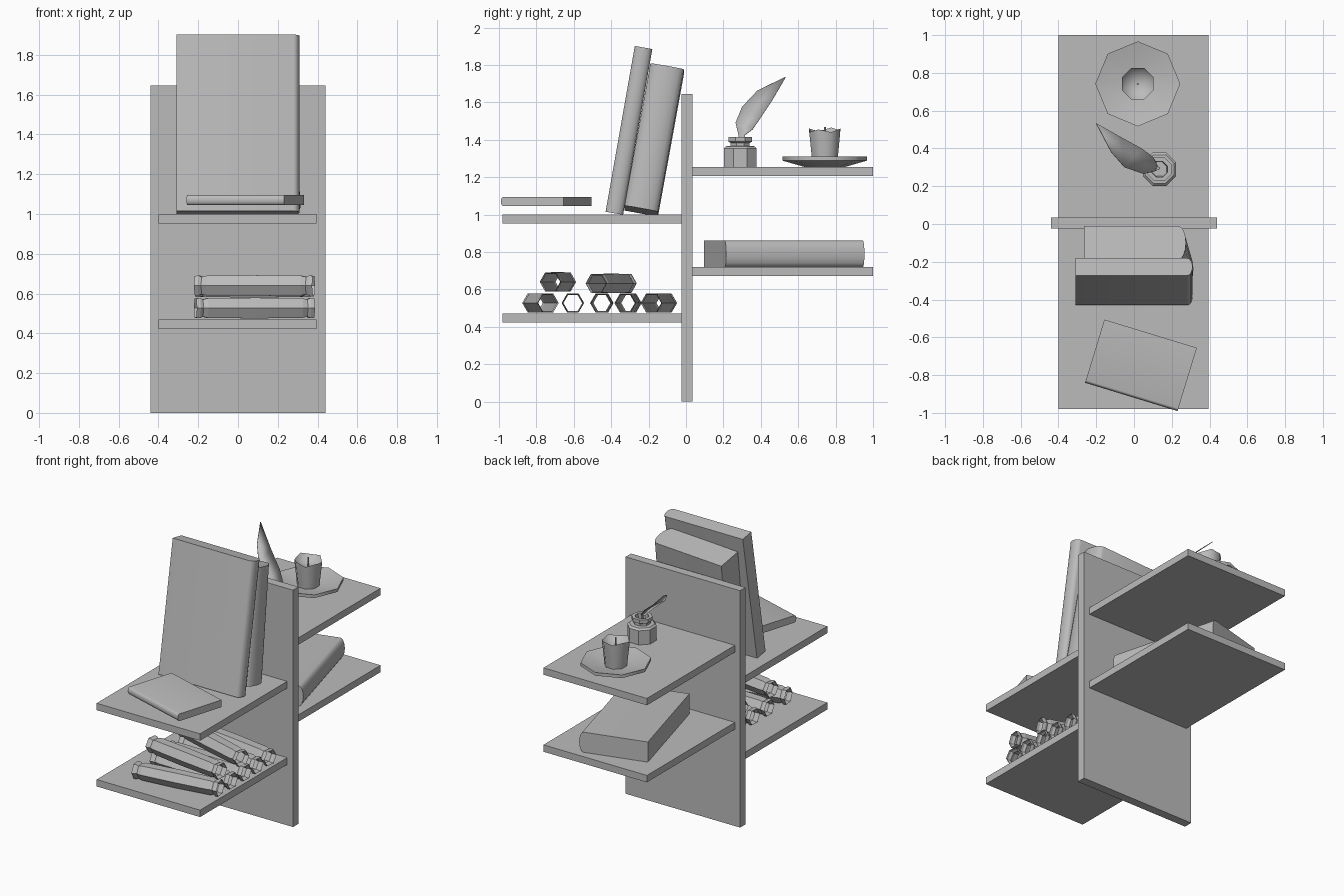
import bpy, bmesh, math
from mathutils import Matrix, Vector, Euler

if "Cube" in bpy.data.objects:
    bpy.data.objects.remove(bpy.data.objects["Cube"])

GREY = (0.5, 0.5, 0.5, 1)
mat = bpy.data.materials.new("plain grey")
mat.use_nodes = True
mat.diffuse_color = GREY
mat.node_tree.nodes["Principled BSDF"].inputs["Base Color"].default_value = GREY


def finish(name, bm, smooth=None, closed=True):
    if closed:
        bmesh.ops.recalc_face_normals(bm, faces=bm.faces)
    me = bpy.data.meshes.new(name)
    bm.to_mesh(me)
    bm.free()
    me.materials.append(mat)
    ob = bpy.data.objects.new(name, me)
    bpy.context.collection.objects.link(ob)
    if smooth:
        bpy.ops.object.select_all(action='DESELECT')
        ob.select_set(True)
        bpy.context.view_layer.objects.active = ob
        bpy.ops.object.shade_smooth_by_angle(angle=math.radians(smooth))
    return ob


def box(name, lo, hi):
    lo, hi = Vector(lo), Vector(hi)
    bm = bmesh.new()
    bmesh.ops.create_cube(bm, size=1, matrix=Matrix.Translation((lo + hi) / 2)
                          @ Matrix.Diagonal((*(hi - lo), 1)))
    return finish(name, bm)


def lathe(name, profile, matrix, sides, phase=0, smooth=None, rim=None):
    """Turn (radius, height) points around local z; rim = (ring index, heights)."""
    bm = bmesh.new()
    rings = []
    for k, (r, h) in enumerate(profile):
        if r == 0:
            rings.append([bm.verts.new(matrix @ Vector((0, 0, h)))] * sides)
            continue
        ring = []
        for i in range(sides):
            a = math.tau * i / sides + phase
            up = rim[1][i] if rim and rim[0] == k else 0
            ring.append(bm.verts.new(matrix @ Vector((r * math.cos(a), r * math.sin(a), h + up))))
        rings.append(ring)
    for a, b in zip(rings, rings[1:]):
        for i in range(sides):
            j = (i + 1) % sides
            bm.faces.new(list(dict.fromkeys((a[i], a[j], b[j], b[i]))))
    return finish(name, bm, smooth)


def book(name, width, thick, length, bulge, matrix):
    """Block with a rounded spine on local +x, standing along local z."""
    w, t = width / 2, thick / 2
    outline = [(-w, t), (-w, -t)]
    for i in range(9):
        a = math.pi * (i / 8 - 0.5)
        outline.append((w - bulge + bulge * math.cos(a), t * math.sin(a)))
    bm = bmesh.new()
    face = bm.faces.new([bm.verts.new((x, y, -length / 2)) for x, y in outline])
    out = bmesh.ops.extrude_face_region(bm, geom=[face])
    verts = [g for g in out["geom"] if isinstance(g, bmesh.types.BMVert)]
    bmesh.ops.translate(bm, verts=verts, vec=(0, 0, length))
    bmesh.ops.transform(bm, verts=bm.verts, matrix=matrix)
    return finish(name, bm, 40)


def axes(centre, spine_angle):
    """Lay a book flat with its spine facing the given direction."""
    a = math.radians(spine_angle)
    x = Vector((math.cos(a), math.sin(a), 0))
    y = Vector((0, 0, 1))
    return Matrix.Translation(centre) @ Matrix((x, y, x.cross(y))).transposed().to_4x4()


def lean(centre, tilt, roll):
    return Matrix.Translation(centre) @ Euler((math.radians(tilt), math.radians(roll), 0)).to_matrix().to_4x4()


# Upright panel and the four shelves
box("panel", (-0.44, -0.025, 0), (0.44, 0.035, 1.645))
for name, y0, y1, top in (("front_upper_shelf", -0.98, -0.025, 1.0),
                          ("front_lower_shelf", -0.98, -0.025, 0.47),
                          ("back_upper_shelf", 0.035, 1.0, 1.255),
                          ("back_lower_shelf", 0.035, 1.0, 0.72)):
    box(name, (-0.4, y0, top - 0.048), (0.395, y1, top))

# Books
book("tall_book", 0.62, 0.095, 0.9, 0.03, lean((0, -0.305, 1.45), -10, 0))
book("thick_book", 0.54, 0.182, 0.775, 0.04, lean((0.025, -0.17, 1.4), -10.3, -3))
book("small_flat_book", 0.35, 0.05, 0.512, 0.015, axes((0.037, -0.748, 1.07), -107))
book("large_flat_book", 0.46, 0.14, 0.765, 0.03, axes((0.03, 0.525, 0.79), 15))

# Rolled scrolls: open six-sided tubes with flared ends and a middle band
half = [(0.056, 0.3), (0.058, 0.28), (0.05, 0.265), (0.057, 0.24), (0.06, 0.006)]
tube = [(r, -h) for r, h in half] + [(r, h) for r, h in reversed(half)]
for i, (y, z, yaw) in enumerate([(-0.778, 0.527, 8), (-0.605, 0.527, 0), (-0.45, 0.527, -1),
                                 (-0.31, 0.527, -3), (-0.145, 0.527, -8),
                                 (-0.685, 0.64, -8), (-0.4, 0.632, -16)]):
    m = (Matrix.Translation((0.083, y, z)) @ Matrix.Rotation(math.radians(yaw), 4, 'Z')
         @ Matrix.Rotation(math.pi / 2, 4, 'Y'))
    lathe(f"scroll_{i + 1}", tube, m, 6, math.pi / 2)

# Candle on its saucer
spot = Matrix.Translation((0.02, 0.742, 1.255))
lathe("saucer", [(0, 0), (0.11, 0), (0.225, 0.033), (0.225, 0.055), (0.1, 0.025), (0, 0.02)],
      spot, 8, 0, 50)
drips = [0.0, 0.02, 0.01, 0.025, 0.005, 0.02, 0.0, 0.015]
lathe("candle", [(0, 0.02), (0.072, 0.02), (0.086, 0.15), (0.09, 0.185), (0.065, 0.165), (0, 0.15)],
      spot, 8, math.pi / 8, 50, (3, drips))
lathe("wick", [(0, 0.14), (0.006, 0.14), (0.006, 0.212), (0, 0.212)], spot, 6)

# Inkwell
lathe("inkwell", [(0, 0), (0.095, 0), (0.095, 0.098), (0.082, 0.11), (0.055, 0.112), (0.055, 0.128),
                  (0.068, 0.135), (0.068, 0.16), (0.045, 0.16), (0.04, 0.06), (0, 0.06)],
      Matrix.Translation((0.135, 0.29, 1.255)), 8, math.pi / 8, 30)

# Feather blade: paired edge points from the nib to the tip
near = [(0.13, 0.29, 1.32), (0.11, 0.28, 1.43), (0.05, 0.265, 1.49), (-0.05, 0.3, 1.575),
        (-0.12, 0.38, 1.66), (-0.2, 0.53, 1.735)]
far = [(0.135, 0.295, 1.32), (0.12, 0.315, 1.425), (0.1, 0.355, 1.455), (0.04, 0.4, 1.52),
       (-0.07, 0.46, 1.61), (-0.198, 0.532, 1.733)]
bm = bmesh.new()
left, right = ([bm.verts.new(p) for p in side] for side in (near, far))
for i in range(len(left) - 1):
    bm.faces.new((left[i], left[i + 1], right[i + 1], right[i]))
quill = finish("feather", bm, 40, closed=False)
solid = quill.modifiers.new("thickness", 'SOLIDIFY')
solid.thickness = 0.004
solid.offset = 0
